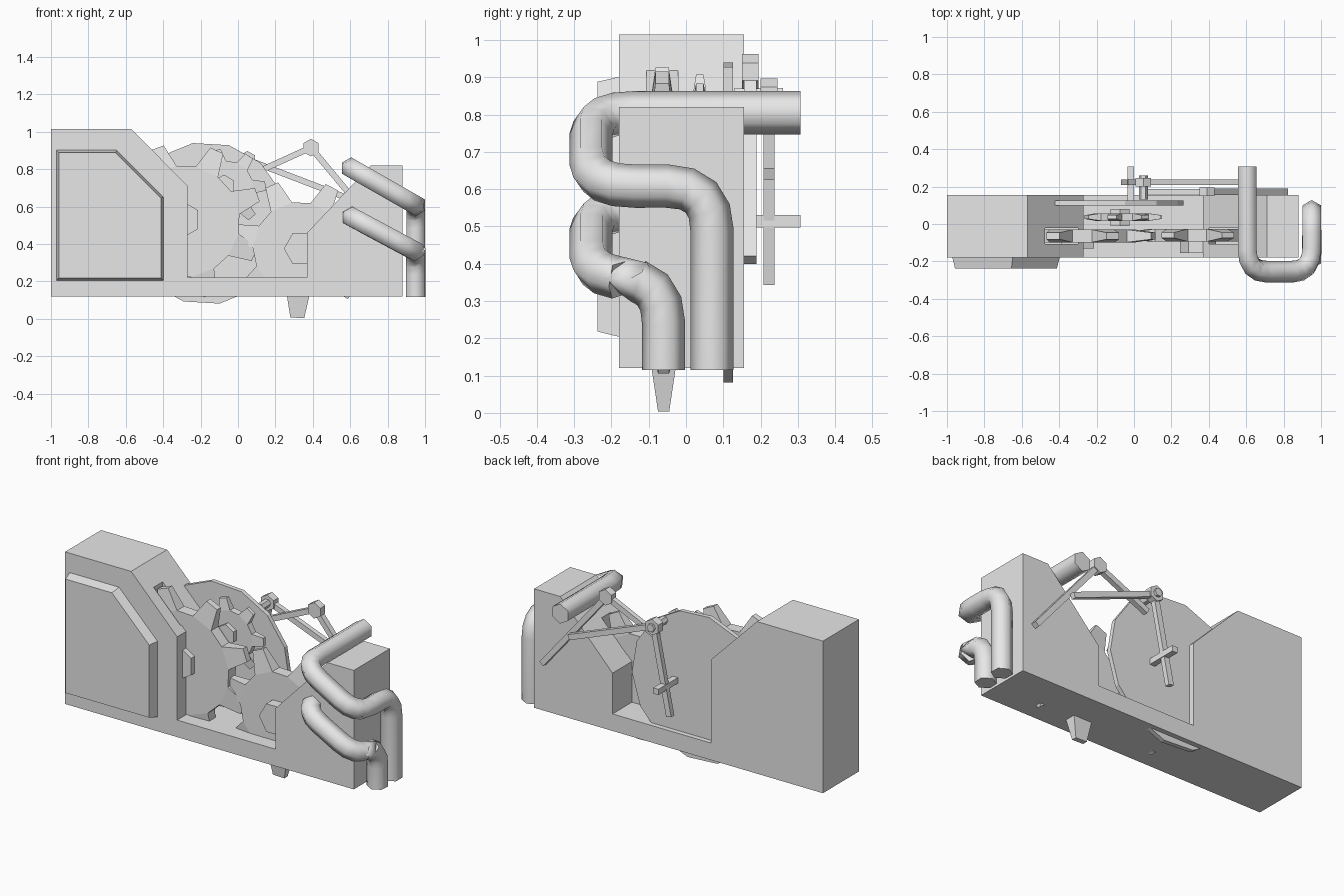
import bpy, bmesh, math
from mathutils import Vector

if "Cube" in bpy.data.objects:
    bpy.data.objects.remove(bpy.data.objects["Cube"])

grey = bpy.data.materials.new("plain_grey")
grey.diffuse_color = (0.8, 0.8, 0.8, 1)
grey.use_nodes = True
grey.node_tree.nodes["Principled BSDF"].inputs["Base Color"].default_value = grey.diffuse_color


def finish(name, bm):
    bmesh.ops.recalc_face_normals(bm, faces=bm.faces)
    me = bpy.data.meshes.new(name)
    bm.to_mesh(me)
    bm.free()
    ob = bpy.data.objects.new(name, me)
    bpy.context.collection.objects.link(ob)
    me.materials.append(grey)
    return ob


def prism(name, front, y0, y1, back=None):
    """Solid between an x-z outline at y0 and one at y1."""
    bm = bmesh.new()
    a = [bm.verts.new((x, y0, z)) for x, z in front]
    b = [bm.verts.new((x, y1, z)) for x, z in (back or front)]
    n = len(a)
    bm.faces.new(a)
    bm.faces.new(b[::-1])
    for i in range(n):
        j = (i + 1) % n
        bm.faces.new((a[i], b[i], b[j], a[j]))
    return finish(name, bm)


def ring(cx, cz, r, n, start=0):
    return [(cx + r * math.cos(math.radians(start) + math.tau * i / n),
             cz + r * math.sin(math.radians(start) + math.tau * i / n)) for i in range(n)]


def box(name, x0, x1, y0, y1, z0, z1):
    return prism(name, [(x0, z0), (x1, z0), (x1, z1), (x0, z1)], y0, y1)


def rod(name, p, q, width, y0, y1):
    """Flat bar between two x-z points."""
    p, q = Vector(p), Vector(q)
    d = (q - p).normalized() * width / 2
    s = Vector((-d.y, d.x))
    return prism(name, [p + s, p - s, q - s, q + s], y0, y1)


def gear(name, cx, cz, y, root, tip, teeth, start, a0, a1, w0, w1):
    """Gear with teeth that narrow in both directions."""
    bm = bmesh.new()
    sides = []
    for s in (-1, 1):
        vs = []
        for i in range(teeth):
            t = math.radians(start) + math.tau * i / teeth
            for r, a, w in ((root, -a0, w0), (tip, -a1, w1), (tip, a1, w1), (root, a0, w0)):
                vs.append(bm.verts.new((cx + r * math.cos(t + a), y + s * w,
                                        cz + r * math.sin(t + a))))
        bm.faces.new([v for i, v in enumerate(vs) if i % 4 in (0, 3)])
        for i in range(0, len(vs), 4):
            bm.faces.new(vs[i:i + 4])
        sides.append(vs)
    a, b = sides
    for i in range(len(a)):
        j = (i + 1) % len(a)
        bm.faces.new((a[i], a[j], b[j], b[i]))
    return finish(name, bm)


def pipe(name, pts, r=0.058, bend=0.12, steps=4):
    """Six-sided pipe along a path with rounded corners."""
    pts = [Vector(p) for p in pts]
    path = [pts[0]]
    for p, c, n in zip(pts, pts[1:], pts[2:]):
        a = c + (p - c).normalized() * bend
        b = c + (n - c).normalized() * bend
        for k in range(steps + 1):
            t = k / steps
            path.append(a * (1 - t) ** 2 + c * 2 * t * (1 - t) + b * t * t)
    path.append(pts[-1])
    bm = bmesh.new()
    up, old, rings = Vector((0, 0, 1)), (path[1] - path[0]).normalized(), []
    for i, p in enumerate(path):
        d0 = (p - path[max(i - 1, 0)]).normalized()
        d1 = (path[min(i + 1, len(path) - 1)] - p).normalized()
        d = (d0 + d1).normalized()
        up = old.rotation_difference(d) @ up
        old = d
        side = d.cross(up)
        rings.append([bm.verts.new(p + r * (up * math.cos(k * math.pi / 3)
                                            + side * math.sin(k * math.pi / 3))) for k in range(6)])
    for a, b in zip(rings, rings[1:]):
        for k in range(6):
            j = (k + 1) % 6
            bm.faces.new((a[k], a[j], b[j], b[k]))
    bm.faces.new(rings[0])
    bm.faces.new(rings[-1][::-1])
    ob = finish(name, bm)
    bpy.ops.object.select_all(action='DESELECT')
    ob.select_set(True)
    bpy.context.view_layer.objects.active = ob
    bpy.ops.object.shade_smooth_by_angle(angle=math.radians(70))
    return ob


# Housing with a wide notch
housing = prism("housing", [(-1, 0.12), (-1, 1.015), (-0.57, 1.015), (-0.27, 0.71),
                            (-0.27, 0.22), (0.37, 0.22), (0.37, 0.46), (0.71, 0.82),
                            (0.88, 0.82), (0.88, 0.12)], -0.18, 0.155)

# Gear slots in both slopes
for name, x0, x1, z0 in (("left_slot", -0.475, -0.30, 0.55), ("right_slot", 0.40, 0.565, 0.35)):
    cutter = box(name + "_cutter", x0, x1, -0.106, -0.022, z0, 1.2)
    cutter.hide_render = True
    cutter.hide_set(True)
    mod = housing.modifiers.new(name, 'BOOLEAN')
    mod.object = cutter
    mod.operation = 'DIFFERENCE'
    mod.solver = 'EXACT'

# Bevelled front panel
prism("front_panel",
      [(-0.957, 0.218), (-0.957, 0.888), (-0.655, 0.888), (-0.412, 0.645), (-0.412, 0.218)],
      -0.237, -0.175,
      [(-0.972, 0.203), (-0.972, 0.902), (-0.648, 0.902), (-0.397, 0.65), (-0.397, 0.203)])

# Gears, hubs and flywheel
gear("large_gear", -0.29, 0.52, -0.064, 0.30, 0.42, 8, 110, 0.22, 0.09, 0.034, 0.018)
prism("large_gear_hub", ring(-0.30, 0.53, 0.1, 6, 30), -0.13, -0.03)
gear("right_gear", 0.33, 0.375, -0.06, 0.25, 0.372, 7, 268, 0.25, 0.1, 0.034, 0.015)
prism("right_gear_hub", ring(0.34, 0.375, 0.095, 6), -0.155, -0.03)
gear("small_gear", -0.062, 0.70, 0.037, 0.145, 0.21, 7, 54, 0.25, 0.12, 0.02, 0.01)
prism("small_gear_hub", ring(-0.075, 0.71, 0.06, 6, 30), -0.01, 0.08)
prism("flywheel", ring(-0.17, 0.51, 0.435, 14, 99.5), 0.10, 0.126)

# Rear linkage
elbow, pivot, pin = (0.39, 0.915), (0.05, 0.85), (-0.018, 0.514)
prism("elbow_knob", ring(*elbow, 0.047, 6, 30), 0.15, 0.195)
prism("pivot_knob", ring(*pivot, 0.047, 6, 30), 0.2, 0.245)
prism("pivot_axle", ring(*pivot, 0.024, 6), 0.13, 0.26)
rod("upper_link", elbow, (0.06, 0.765), 0.032, 0.158, 0.188)
rod("outer_arm", elbow, (0.81, 0.41), 0.032, 0.156, 0.189)
rod("long_arm", pivot, (0.6, 0.64), 0.032, 0.208, 0.237)
rod("crank", pivot, (-0.053, 0.346), 0.034, 0.208, 0.237)
box("crank_pin", pin[0] - 0.017, pin[0] + 0.017, 0.12, 0.307, pin[1] - 0.017, pin[1] + 0.017)

# Side pipes
pipe("upper_pipe", [(0.605, 0.307, 0.805), (0.605, -0.255, 0.805), (0.95, -0.255, 0.608),
                    (0.95, 0.07, 0.608), (0.95, 0.07, 0.115)])
pipe("lower_pipe", [(0.605, 0.0, 0.545), (0.605, -0.255, 0.545), (0.95, -0.255, 0.36),
                    (0.95, -0.06, 0.36), (0.95, -0.06, 0.115)])
